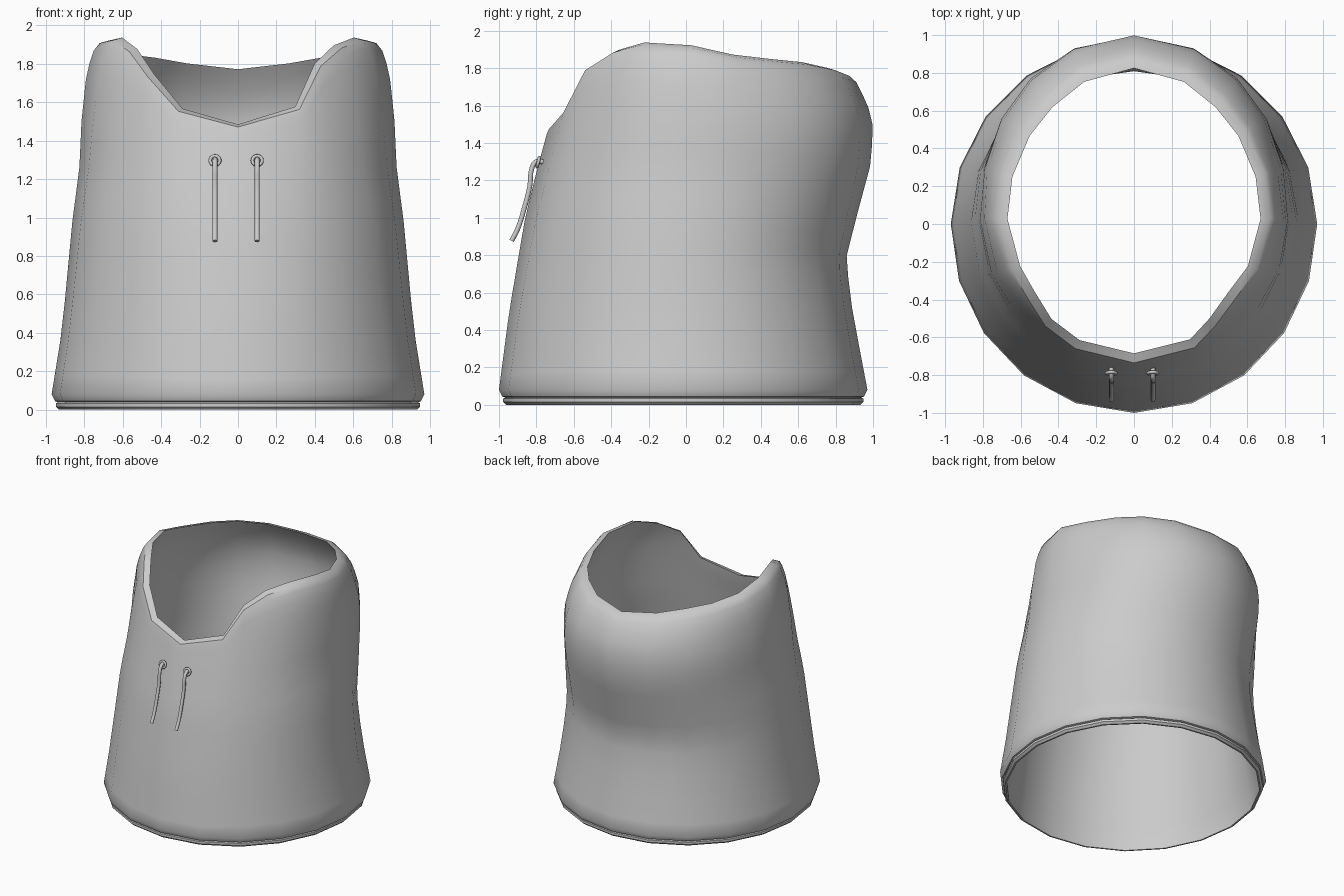
import bpy, bmesh, math

if "Cube" in bpy.data.objects:
    bpy.data.objects.remove(bpy.data.objects["Cube"])

SIDES = 20
# radius against height for the front, side and back of the garment
FRONT = [(0.08, 1.0), (0.5, 0.945), (1.0, 0.86), (1.28, 0.79), (1.48, 0.735), (1.93, 0.63)]
SIDE = [(0.08, 0.97), (0.42, 0.915), (1.0, 0.86), (1.25, 0.825), (1.52, 0.81), (1.75, 0.78), (1.86, 0.745), (1.93, 0.70)]
BACK = [(0.08, 0.97), (0.5, 0.89), (0.78, 0.855), (1.0, 0.91), (1.28, 0.985), (1.48, 1.0), (1.6, 0.97), (1.72, 0.91), (1.77, 0.87), (1.93, 0.72)]
# neckline, front centre round to back centre (right half, with left changes)
RIM = [(0, -.735, 1.483), (.32, -.655, 1.575), (.43, -.54, 1.80), (.54, -.39, 1.895), (.65, -.24, 1.935),
       (.72, .03, 1.92), (.69, .27, 1.87), (.59, .50, 1.845), (.46, .66, 1.83), (.28, .80, 1.80), (0, .875, 1.77)]
LEFT = {1: (.31, -.66, 1.565), 2: (.47, -.54, 1.745), 3: (.565, -.39, 1.875)}
ROWS = [.13, .22, .32, .41, .47, .53, .60, .67, .73, .79, .85, .90, .94, .975, 1.0]


def lookup(table, z):
    for (z0, r0), (z1, r1) in zip(table, table[1:]):
        if z <= z1:
            return r0 + (r1 - r0) * max(0, (z - z0) / (z1 - z0))
    return table[-1][1]


def radius(a, z):
    c = math.cos(a)
    w = abs(c) ** 1.7
    return lookup(SIDE, z) * (1 - w) + lookup(FRONT if c > 0 else BACK, z) * w


def place(a, r, z):
    return (r * math.sin(a), -r * math.cos(a), z)


def column(k):
    """Closed wall section: hem, outside, neckline, inside."""
    left = k > SIDES // 2
    j = SIDES - k if left else k
    x, y, zr = LEFT.get(j, RIM[j]) if left else RIM[j]
    base, top, rr = math.tau * j / SIDES, math.atan2(x, -y), math.hypot(x, y)
    fix = rr - radius(top, zr)
    r0 = radius(base, .08)
    outer = [(base, r0 - .038, 0), (base, r0 - .022, .015), (base, r0 - .022, .033), (base, r0 - .034, .039),
             (base, r0 - .018, .044), (base, r0, .08)]
    inner = [(base, r0 - .05, 0), (base, r0 - .05, .08)]
    for s in ROWS:
        z = .08 + (zr - .08) * (s - .08) / .92
        a = base + (top - base) * s ** 2
        r = radius(a, z) + fix * s ** 6
        outer.append((a, r, z - (.012 if s == 1 else 0)))
        inner.append((a, r - .05, z + (.002 if s == 1 else -.008)))
    sign = -1 if left else 1
    return [place(sign * a, r, z) for a, r, z in outer + inner[::-1]]


# body shell
bm = bmesh.new()
cols = [[bm.verts.new(p) for p in column(k)] for k in range(SIDES)]
n = len(cols[0])
for k in range(SIDES):
    a, b = cols[k], cols[(k + 1) % SIDES]
    for i in range(n):
        m = (i + 1) % n
        bm.faces.new((a[i], b[i], b[m], a[m]))
bmesh.ops.recalc_face_normals(bm, faces=bm.faces)
mesh = bpy.data.meshes.new("hoodie_body")
bm.to_mesh(mesh)
bm.free()
body = bpy.data.objects.new("hoodie_body", mesh)
bpy.context.collection.objects.link(body)


def smooth(ob, angle):
    bpy.ops.object.select_all(action='DESELECT')
    ob.select_set(True)
    bpy.context.view_layer.objects.active = ob
    bpy.ops.object.shade_smooth_by_angle(angle=math.radians(angle))


smooth(body, 40)

# eyelets and hanging drawstrings
for side, x in (("left", -.12), ("right", .10)):
    bpy.ops.mesh.primitive_torus_add(major_radius=.025, minor_radius=.009, major_segments=20, minor_segments=8,
                                     location=(x, -.79, 1.297), rotation=(math.radians(76), 0, 0))
    ring = bpy.context.object
    ring.name = side + "_eyelet"
    smooth(ring, 60)

    cu = bpy.data.curves.new(side + "_drawstring", 'CURVE')
    cu.dimensions = '3D'
    cu.bevel_depth = .013
    cu.bevel_resolution = 2
    cu.resolution_u = 4
    cu.use_fill_caps = True
    path = [(-.76, 1.297), (-.80, 1.30), (-.822, 1.27), (-.835, 1.17), (-.865, 1.05), (-.90, .94), (-.932, .877)]
    sp = cu.splines.new('BEZIER')
    sp.bezier_points.add(len(path) - 1)
    for p, (y, z) in zip(sp.bezier_points, path):
        p.co = (x, y, z)
        p.handle_left_type = p.handle_right_type = 'AUTO'
    string = bpy.data.objects.new(side + "_drawstring", cu)
    bpy.context.collection.objects.link(string)
